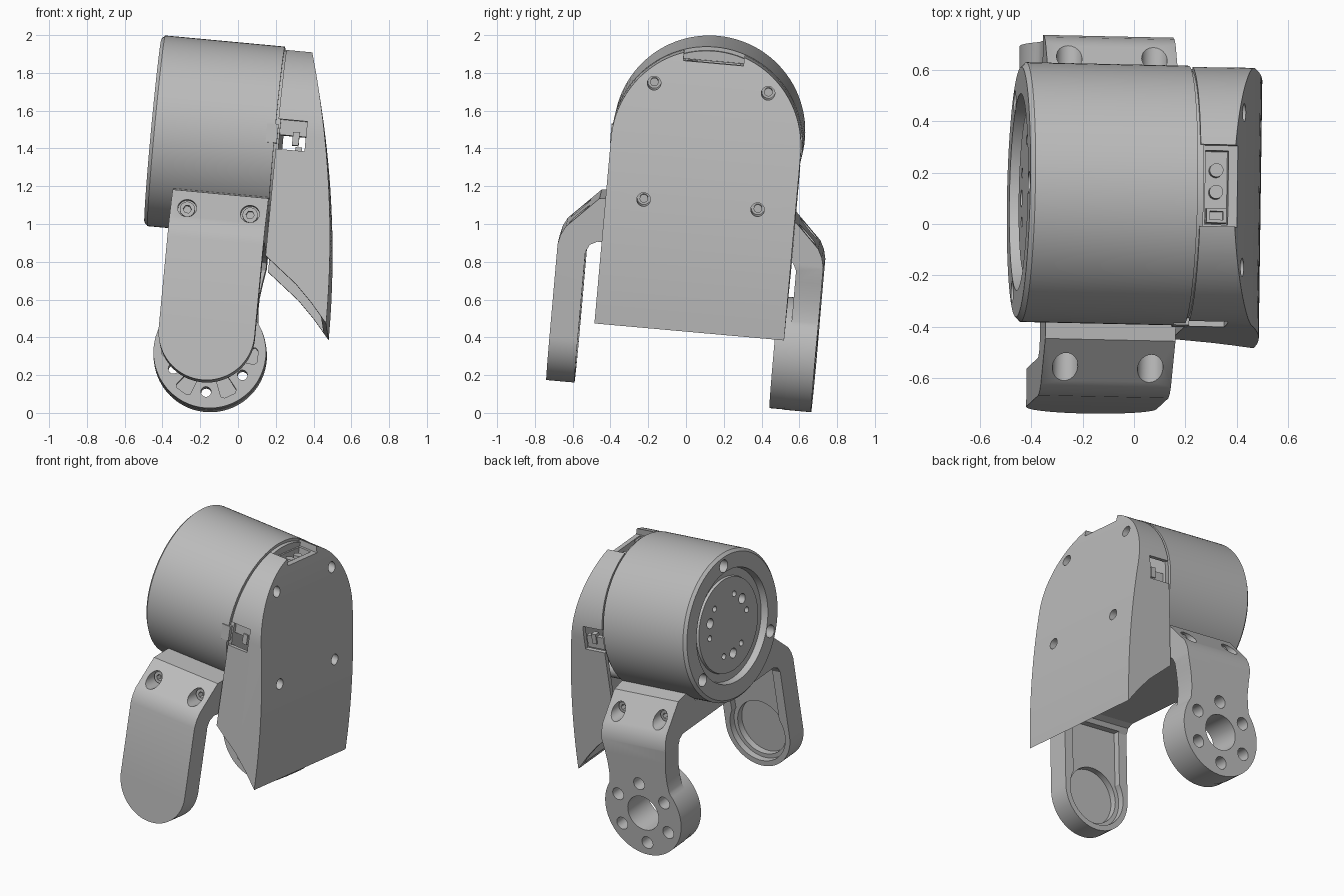
import bpy, bmesh
from math import sin, cos, radians, pi
from mathutils import Matrix, Vector

if "Cube" in bpy.data.objects:
    bpy.data.objects.remove(bpy.data.objects["Cube"])

grey = bpy.data.materials.new("plain grey")
grey.use_nodes = True
GREY = (0.5, 0.5, 0.5, 1)
grey.diffuse_color = GREY
grey.node_tree.nodes["Principled BSDF"].inputs["Base Color"].default_value = GREY

# Tilted frame of the whole assembly: x runs along the drum axis
ex = Vector((1, -0.022, -0.093)).normalized()
ez = Vector((0.095, 0.088, 1))
ez = (ez - ez.dot(ex) * ex).normalized()
ey = ez.cross(ex)
FRAME = Matrix.Translation((-0.45, 0.125, 1.495)) @ Matrix((ex, ey, ez)).transposed().to_4x4()


def finish(name, bm):
    bmesh.ops.remove_doubles(bm, verts=bm.verts, dist=1e-5)
    bmesh.ops.recalc_face_normals(bm, faces=bm.faces)
    mesh = bpy.data.meshes.new(name)
    bm.to_mesh(mesh)
    bm.free()
    mesh.materials.append(grey)
    ob = bpy.data.objects.new(name, mesh)
    bpy.context.collection.objects.link(ob)
    return ob


def prism(name, pts, axis, a, b):
    """Extrude a flat outline along x, y or z; the outline uses the other two axes."""
    def place(p, d):
        return {"x": (d, p[0], p[1]), "y": (p[0], d, p[1]), "z": (p[0], p[1], d)}[axis]
    bm = bmesh.new()
    face = bm.faces.new([bm.verts.new(place(p, a)) for p in pts])
    out = bmesh.ops.extrude_face_region(bm, geom=[face])
    shift = Vector(place((0, 0), b - a))
    bmesh.ops.translate(bm, vec=shift, verts=[v for v in out["geom"] if isinstance(v, bmesh.types.BMVert)])
    return finish(name, bm)


def arc(cx, cy, r, start, end, n):
    return [(cx + r * cos(radians(start + (end - start) * i / n)),
             cy + r * sin(radians(start + (end - start) * i / n))) for i in range(n + 1)]


def rod(name, c, r, axis, a, b, n=24):
    return prism(name, arc(c[0], c[1], r, 0, 360, n)[:-1], axis, a, b)


def box(name, x, y, z):
    return prism(name, [(x[0], y[0]), (x[1], y[0]), (x[1], y[1]), (x[0], y[1])], "z", *z)


def lathe(name, profile, n=96):
    bm = bmesh.new()
    vs = [bm.verts.new((x, 0, r)) for x, r in profile]
    es = [bm.edges.new(pair) for pair in zip(vs, vs[1:])]
    bmesh.ops.spin(bm, geom=vs + es, cent=(0, 0, 0), axis=(1, 0, 0), angle=2 * pi, steps=n)
    return finish(name, bm)


def combine(ob, tools, op="DIFFERENCE"):
    """Apply boolean tools to a part and discard them."""
    for t in tools:
        m = ob.modifiers.new("bool", "BOOLEAN")
        m.operation, m.solver, m.object = op, "EXACT", t
        bpy.context.view_layer.update()
        mesh = bpy.data.meshes.new_from_object(ob.evaluated_get(bpy.context.evaluated_depsgraph_get()))
        ob.modifiers.clear()
        ob.data = mesh
        bpy.data.objects.remove(t)
    return ob


parts = []

# Motor drum with recessed face, rotor disc and bolt holes
drum = lathe("motor_drum", [(0.03, 0), (0.03, 0.318), (0.048, 0.322), (0.048, 0.376), (0, 0.384),
                            (0, 0.488), (0.018, 0.507), (0.655, 0.507), (0.655, 0)])
cuts = []
for k in range(3):
    t = radians(90 + 120 * k)
    cuts.append(rod("cut", (0.43 * cos(t), 0.43 * sin(t)), 0.043, "x", -0.1, 0.06))
    for off, r in ((-28, 0.02), (0, 0.034), (28, 0.02)):
        t = radians(28 + 120 * k + off)
        cuts.append(rod("cut", (0.205 * cos(t), 0.205 * sin(t)), r, "x", -0.1, 0.09, 16))
parts.append(combine(drum, cuts))
parts.append(lathe("seam_ring", [(0.64, 0), (0.64, 0.487), (0.68, 0.487), (0.68, 0)]))
parts.append(box("drum_tab", (0.61, 0.67), (-0.511, -0.48), (-0.05, 0.05)))


# Rear housing: arched shell, bowed cover, open sloping underside
def bow(z):
    return 1.02 - 0.099 * (z + 1) ** 2


def arch(name, w, a, b):
    return prism(name, arc(0, 0, w, 0, 180, 64) + [(-w, -1.1), (w, -1.1)], "x", a, b)


heights = [0.6 - 1.58 * i / 28 for i in range(29)]
under = [(0.93, -0.875), (0.84, -0.785), (0.75, -0.715), (0.667, -0.65)]
housing = combine(arch("housing", 0.504, 0.5, 1.2),
                  [prism("trim", [(bow(z), z) for z in heights] + under + [(0.667, 0.6)],
                         "y", -0.8, 0.8)], "INTERSECT")
inside = [(bow(z) - 0.03, z) for z in heights + [-1.05]] + [(0.6, -1.05), (0.6, 0.6)]
cavity = combine(arch("cavity", 0.475, 0.5, 1.2), [prism("trim", inside, "y", -0.8, 0.8)], "INTERSECT")
solids = [box("keep", (0.5, 1), (-0.19, 0.19), (0.35, 0.7))]
cuts = [cavity, box("cut", (0.6, 1), (-0.16, 0.16), (0.435, 0.7)),
        box("cut", (0.69, 0.78), (-0.15, 0.14), (0.38, 0.7))]
for s in (-1, 1):
    # Side sockets, half closed by a panel
    cuts.append(box("cut", (0.6, 0.82), sorted((s * 0.4, s * 0.7)), (-0.08, 0.08)))
    parts.append(box("socket_panel", (0.66, 0.83), sorted((s * 0.43, s * 0.46)), sorted((0, -s * 0.085))))
    parts.append(box("socket_key", (0.75, 0.785), sorted((s * 0.43, s * 0.47)), (-0.05, 0.02)))
    # Cover screws on solid posts
    for z in (-0.305, 0.305):
        c, top = (s * 0.303, z), bow(z)
        solids.append(rod("keep", c, 0.06, "x", 0.5, 1.2))
        cuts.append(rod("cut", c, 0.036, "x", top - 0.1, 1.2))
        parts.append(rod("cover_screw", c, 0.022, "x", top - 0.12, top - 0.06))
combine(cavity, solids)
parts.append(combine(housing, cuts))

# Top connector block
for y in (-0.02, 0.065):
    parts.append(rod("power_pin", (0.735, y), 0.027, "z", 0.37, 0.42))
parts.append(combine(box("signal_socket", (0.697, 0.775), (-0.142, -0.085), (0.37, 0.43)),
                     [box("cut", (0.71, 0.762), (-0.13, -0.097), (0.4, 0.5))]))

# Arms share a pivot axis and a bent shoulder section
PX, PZ = 0.4, -1.105


def arm(name, s, outer, inner, outline):
    section = [(outer, -1.5), (outer, -0.61), (outer - 0.012, -0.56), (outer - 0.035, -0.515),
               (outer - 0.2, -0.35), (0.3, -0.32), (0.3, -0.58), (inner - 0.06, -0.58),
               (inner - 0.02, -0.6), (inner, -0.64), (inner, -1.5)]
    ob = prism(name, [(s * y, z) for y, z in section], "x", 0, 0.9)
    return combine(ob, [prism("trim", outline, "y", -1, 1)], "INTERSECT")


def shoulder_holes(s, outer):
    cuts = []
    for dx in (-0.167, 0.167):
        c = (PX + dx, -0.45)
        cuts.append(rod("cut", c, 0.05, "y", *sorted((s * (outer - 0.2), s))))
        screw = rod("shoulder_screw", c, 0.04, "y", *sorted((s * (outer - 0.22), s * (outer - 0.16))))
        parts.append(combine(screw, [rod("cut", c, 0.022, "y", *sorted((s * (outer - 0.2), s)), 6)]))
    return cuts


# Front arm: rounded paddle with a stepped pocket inside
H = 0.255
front = arm("front_arm", -1, 0.74, 0.59, [(PX + H, -0.2)] + arc(PX, PZ, H, 0, -180, 48) + [(PX - H, -0.2)])
P, Q = 0.218, 0.19
pocket = prism("cut", [(PX + Q, -0.63), (PX + Q, -0.95)] + arc(PX, PZ, P, 30, -210, 48)
               + [(PX - Q, -0.95), (PX - Q, -0.63)], "y", -0.635, -0.4)
cuts = [pocket, rod("cut", (PX, PZ), 0.19, "y", -0.68, -0.4, 48)]
parts.append(combine(front, cuts + shoulder_holes(-1, 0.74)))

# Back arm: slight neck flowing into a thick round hub with bolt ring
side = [(0.255, -0.2), (0.255, -0.62), (0.242, -0.7), (0.232, -0.78), (0.231, -0.85), (0.237, -0.91)]
outline = ([(PX + x, z) for x, z in side] + arc(PX, PZ, 0.3, 36, -216, 64)
           + [(PX - x, z) for x, z in reversed(side)])
back = arm("back_arm", 1, 0.672, 0.53, outline)
combine(back, [rod("hub", (PX, PZ), 0.298, "y", 0.45, 0.6, 64)], "UNION")
cuts = [rod("cut", (PX, PZ), 0.122, "y", 0.3, 0.8, 32)]
for k in range(6):
    t = radians(30 + 60 * k)
    c = (PX + 0.212 * cos(t), PZ + 0.212 * sin(t))
    cuts.append(rod("cut", c, 0.027, "y", 0.3, 0.8))
    cuts.append(rod("cut", c, 0.043, "y", 0.57, 0.8))
    u = radians(60 * k)
    slot = [(PX + r * cos(u) - w * sin(u), PZ + r * sin(u) + w * cos(u))
            for r, w in ((0.14, -0.03), (0.24, -0.045), (0.255, -0.03),
                         (0.255, 0.03), (0.24, 0.045), (0.14, 0.03))]
    cuts.append(prism("cut", slot, "y", 0.3, 0.5))
parts.append(combine(back, cuts + shoulder_holes(1, 0.672)))

# Saddle joining the arms under the drum
parts.append(box("saddle", (PX - H, PX + H), (-0.32, 0.32), (-0.58, -0.42)))

# Place everything in the tilted frame and smooth the round surfaces
for ob in parts:
    ob.data.transform(FRAME)
    ob.data.shade_smooth()
    ob.data.set_sharp_from_angle(angle=radians(25))
